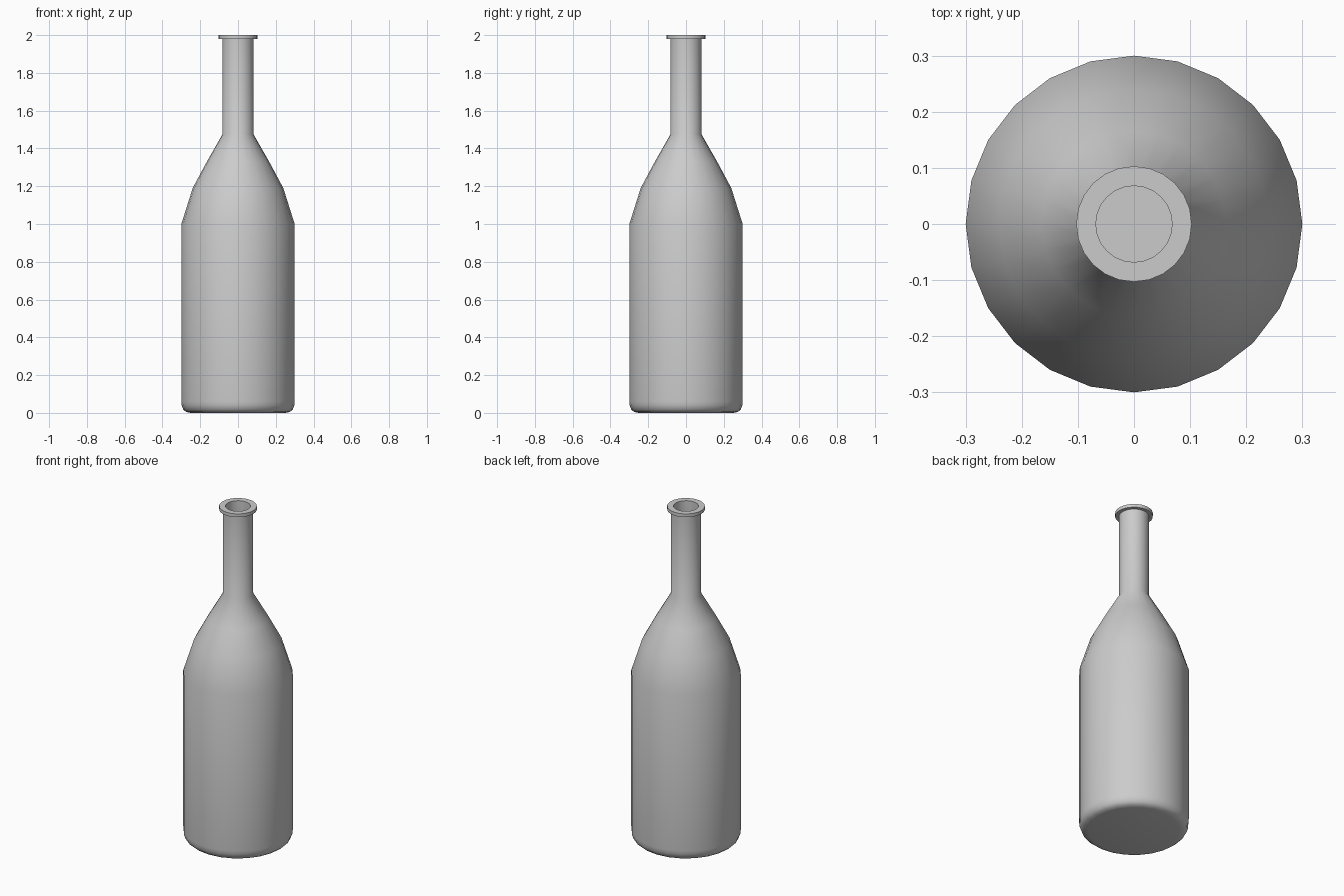
import bpy, bmesh, math

if "Cube" in bpy.data.objects:
    bpy.data.objects.remove(bpy.data.objects["Cube"])

SIDES = 24

# Half profile (radius, height): outside from base to lip, then inner wall back down
outer = [(0.25, 0.0), (0.275, 0.005), (0.29, 0.018), (0.298, 0.04), (0.30, 0.06),
         (0.30, 1.0), (0.24, 1.19), (0.165, 1.33), (0.082, 1.475), (0.082, 1.98)]
lip = [(0.103, 1.98), (0.103, 2.0), (0.068, 2.0)]
inner = [(0.068, 1.475), (0.152, 1.325), (0.226, 1.185), (0.286, 1.0),
         (0.286, 0.06), (0.25, 0.02)]


def lathe(name, profile):
    bm = bmesh.new()
    rings = [[bm.verts.new((r * math.cos(a), r * math.sin(a), z))
              for a in (2 * math.pi * i / SIDES for i in range(SIDES))]
             for r, z in profile]
    for low, high in zip(rings, rings[1:]):
        for i in range(SIDES):
            j = (i + 1) % SIDES
            bm.faces.new((low[i], low[j], high[j], high[i]))
    # Outer base and inner floor
    bm.faces.new(rings[0][::-1])
    bm.faces.new(rings[-1])
    bmesh.ops.recalc_face_normals(bm, faces=bm.faces)
    mesh = bpy.data.meshes.new(name)
    bm.to_mesh(mesh)
    bm.free()
    obj = bpy.data.objects.new(name, mesh)
    bpy.context.collection.objects.link(obj)
    return obj


# Hollow bottle, smooth walls with crisp lip edges
bottle = lathe("bottle", outer + lip + inner)
bpy.context.view_layer.objects.active = bottle
bottle.select_set(True)
bpy.ops.object.shade_smooth_by_angle(angle=math.radians(40))
